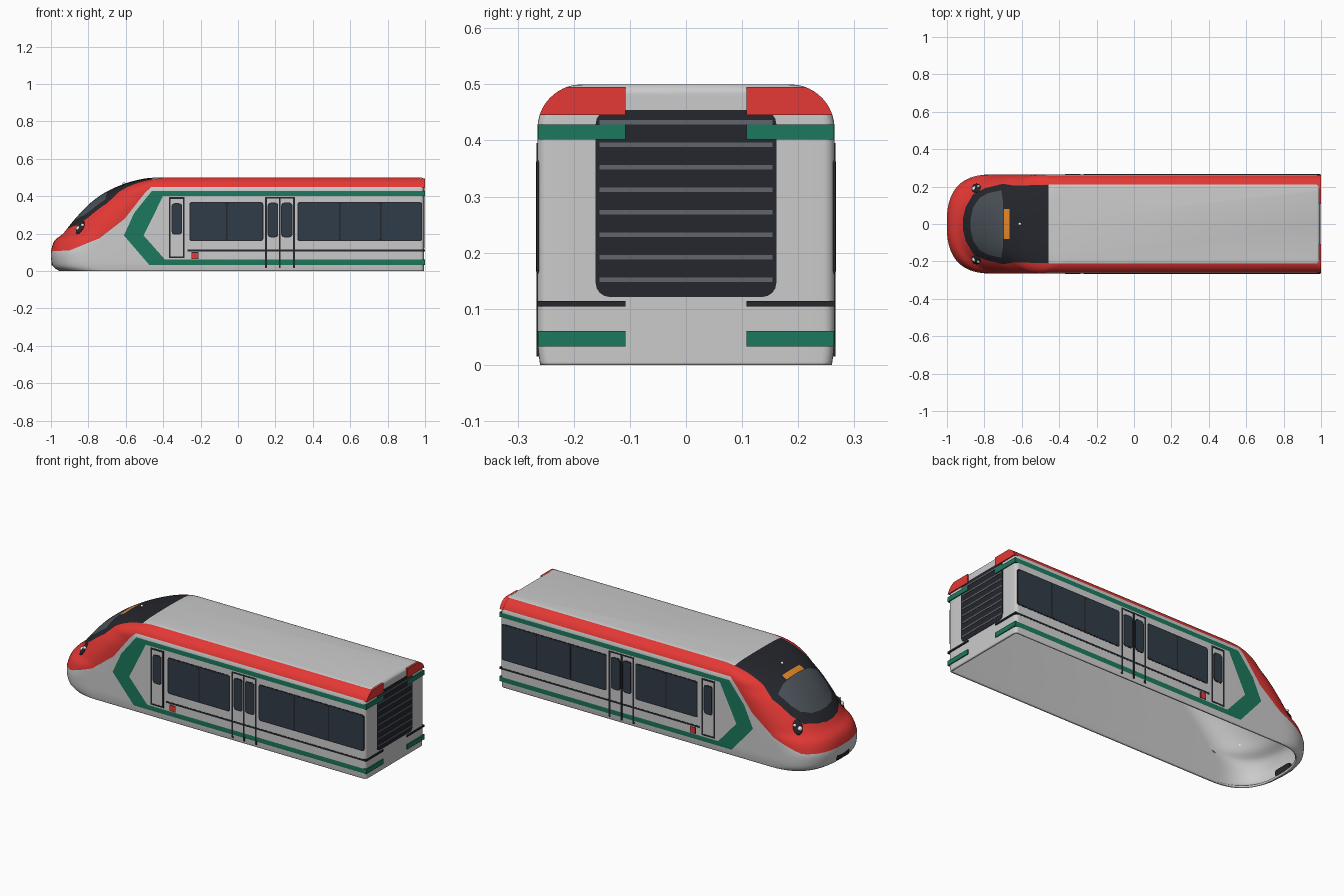
import bpy, bmesh, math
from mathutils import Vector
from mathutils.geometry import intersect_point_line

if "Cube" in bpy.data.objects:
    bpy.data.objects.remove(bpy.data.objects["Cube"])


def mat(name, r, g, b):
    m = bpy.data.materials.new(name)
    m.diffuse_color = (r, g, b, 1)
    m.use_nodes = True
    m.node_tree.nodes["Principled BSDF"].inputs["Base Color"].default_value = m.diffuse_color
    return m


RED = mat("red", .78, .04, .035)
GREEN = mat("green", .012, .19, .11)
BLACK = mat("black", .018, .02, .026)
GLASS = mat("glass", .03, .045, .065)
SHIELD = mat("windshield", .07, .085, .1)
ORANGE = mat("orange", .8, .25, .02)
ROOF = mat("roof_grey", .6, .63, .62)
SLAT = mat("slat_grey", .12, .13, .15)
WHITE = mat("white", .85, .87, .9)
GREY = mat("body_grey", .8, .8, .8)


def finish(name, bm, mats, mirror=False, angle=35):
    me = bpy.data.meshes.new(name)
    bm.to_mesh(me)
    bm.free()
    for m in mats:
        me.materials.append(m)
    for p in me.polygons:
        p.use_smooth = True
    me.set_sharp_from_angle(angle=math.radians(angle))
    ob = bpy.data.objects.new(name, me)
    bpy.context.collection.objects.link(ob)
    if mirror:
        md = ob.modifiers.new("mirror", 'MIRROR')
        md.use_axis = (False, True, False)
        md.merge_threshold = .0005
    return ob


def rect(a0, a1, b0, b1, r=0):
    """Rounded rectangle outline."""
    if r == 0:
        return [(a0, b0), (a1, b0), (a1, b1), (a0, b1)]
    pts = []
    for k, (a, b) in enumerate([(a1 - r, b1 - r), (a0 + r, b1 - r), (a0 + r, b0 + r), (a1 - r, b0 + r)]):
        for s in range(5):
            t = math.pi / 2 * (k + s / 4)
            pts.append((a + r * math.cos(t), b + r * math.sin(t)))
    return pts


def plates(name, outlines, lo, hi, axis, m, mirror=False):
    """Thin plates: outlines in xz (axis y) or yz (axis x), extruded from lo to hi."""
    bm = bmesh.new()
    for o in outlines:
        put = (lambda p, d: (p[0], d, p[1])) if axis == 'y' else (lambda p, d: (d, p[0], p[1]))
        a = [bm.verts.new(put(p, lo)) for p in o]
        b = [bm.verts.new(put(p, hi)) for p in o]
        bm.faces.new(a)
        bm.faces.new(b)
        for i in range(len(o)):
            j = (i + 1) % len(o)
            bm.faces.new((a[i], a[j], b[j], b[i]))
    bmesh.ops.recalc_face_normals(bm, faces=bm.faces)
    return finish(name, bm, [m], mirror)


# Body shell: horizontal slices that follow the nose profile (x, z)
PROFILE = [(-.955, 0), (-.985, .02), (-.997, .05), (-1, .1), (-.982, .16), (-.935, .2), (-.895, .25),
           (-.852, .3), (-.793, .36), (-.71, .42), (-.605, .467), (-.51, .492), (-.44, .5)]


def spline(pts, n):
    P = [Vector(p) for p in pts]
    P = [2 * P[0] - P[1]] + P + [2 * P[-1] - P[-2]]
    out = []
    for i in range(1, len(P) - 2):
        a, b, c, d = P[i - 1:i + 3]
        for k in range(n):
            t = k / n
            out.append(.5 * (2 * b + (c - a) * t + (2 * a - 5 * b + 4 * c - d) * t * t
                             + (3 * b - a - 3 * c + d) * t ** 3))
    return out + [P[-2]]


def half_width(z):
    if z > .42:
        return .185 + .08 * math.sqrt(max(0, 1 - ((z - .42) / .08) ** 2))
    return .265 - .005 * max(0, 1 - z / .06) ** 2


def slice_points(f, z):
    w = half_width(z)
    a = .25 - .15 * max(0, (z - .4) / .1)
    e = 2 / (2.6 - .4 * min(1, max(0, (z - .1) / .1)))
    xr = .994 - .012 * max(0, (z - .485) / .015) ** 2
    pts = []
    for k in range(25):
        t = math.pi / 2 * k / 24
        pts.append((f + a * (1 - max(0, math.cos(t)) ** e), -w * math.sin(t) ** e, z))
    for k in range(6):
        t = math.pi / 2 * k / 5
        pts.append((xr - .02 + .02 * math.sin(t), -w + .02 - .02 * math.cos(t), z))
    return pts + [(xr, 0, z)]


bm = bmesh.new()
rows = [[bm.verts.new(p) for p in slice_points(s.x, min(.5, max(0, s.y)))] for s in spline(PROFILE, 4)]
for r0, r1 in zip(rows, rows[1:]):
    for i in range(len(r0) - 1):
        bm.faces.new((r0[i], r0[i + 1], r1[i + 1], r1[i]))
bm.faces.new(rows[-1])


def inside(p, poly):
    hit = False
    for (x0, y0), (x1, y1) in zip(poly, poly[1:] + poly[:1]):
        if (y0 > p[1]) != (y1 > p[1]) and p[0] < (x1 - x0) * (p[1] - y0) / (y1 - y0) + x0:
            hit = not hit
    return hit


def paint(poly, index, top=False):
    """Cut the shell along a side (xz) or top (x,-y) outline and colour the inside."""
    flat = (lambda v: (v.x, -v.y)) if top else (lambda v: (v.x, v.z))
    lift = (lambda x, v: Vector((x, -v, 0))) if top else (lambda x, v: Vector((x, 0, v)))
    for p, q in zip(poly, poly[1:] + poly[:1]):
        faces = []
        for f in bm.faces:
            c = [flat(v.co) for v in f.verts]
            if all(min(u[k] for u in c) <= max(p[k], q[k]) + .001 and
                   max(u[k] for u in c) >= min(p[k], q[k]) - .001 for k in (0, 1)):
                faces.append(f)
        if not faces:
            continue
        geom = set(faces) | {e for f in faces for e in f.edges} | {v for f in faces for v in f.verts}
        bmesh.ops.bisect_plane(bm, geom=list(geom), dist=1e-5, plane_co=lift(*p),
                               plane_no=lift(-(q[1] - p[1]), q[0] - p[0]))
    bm.normal_update()
    for f in bm.faces:
        c = f.calc_center_median()
        if inside(flat(c), poly) and f.normal.x < .7 and (not top or c.z > .15):
            f.material_index = index


# Paint scheme: red hood and roof edge, green chevron, black mask, windshield, sign, roof
paint([(-1.1, .1), (-.9, .11), (-.74, .175), (-.605, .28), (-.5, .415), (-.465, .448),
       (1.1, .448), (1.1, .6), (-1.1, .6)], 0)
paint([(1.1, .428), (-.46, .428), (-.555, .31), (-.61, .19), (-.475, .033), (1.1, .033),
       (1.1, .06), (-.39, .06), (-.505, .19), (-.4, .402), (1.1, .402)], 1)
paint([(-.915, -.1), (-.915, .03), (-.9, .09), (-.86, .16), (-.8, .19), (-.7, .215), (-.64, .205),
       (-.456, .21), (-.456, -.1)], 2, True)
paint([(-.873, -.1), (-.873, .03), (-.86, .09), (-.825, .14), (-.78, .165), (-.71, .18),
       (-.7, .12), (-.695, -.1)], 3, True)
paint([(-.695, -.1), (-.695, .08), (-.665, .08), (-.665, -.1)], 4, True)
paint([(-.456, -.1), (-.456, .21), (1.1, .21), (1.1, -.1)], 5, True)
# unpainted faces keep the last (grey) slot
painted = [RED, GREEN, BLACK, SHIELD, ORANGE, ROOF, GREY]
for f in bm.faces:
    c = f.calc_center_median()
    if f.material_index == 0 and (f.normal.x >= .7 or c.z < .1 or not inside(
            (c.x, c.z), [(-1.1, .1), (-.9, .11), (-.74, .175), (-.605, .28), (-.5, .415), (-.465, .448),
                         (1.1, .448), (1.1, .6), (-1.1, .6)])):
        f.material_index = 6
body = finish("body_shell", bm, painted, True)
sol = body.modifiers.new("shell", 'SOLIDIFY')
sol.thickness, sol.offset = .012, -1
sol.material_offset = sol.material_offset_rim = 6

# Side windows, doors and trim (mirrored to the far side)
S = -.262
plates("window_frames", [rect(-.26, .135, .16, .368, .012), rect(.318, .985, .16, .368, .012)], S, -.2662, 'y', BLACK, True)
panes = [(-.254, -.064), (-.056, .129), (.324, .54), (.548, .758), (.766, .979)]
plates("window_panes", [rect(a, b, .166, .362, .01) for a, b in panes], S, -.267, 'y', GLASS, True)
t = .005
plates("cab_door_frame", [rect(-.37, -.37 + 2 * t, .068, .395), rect(-.295, -.295 + 2 * t, .068, .395),
                          rect(-.37, -.285, .385, .395), rect(-.37, -.285, .068, .076)], S, -.2665, 'y', BLACK, True)
plates("main_door_lines", [rect(x - t, x + t, .015, .395) for x in (.149, .223, .299)]
       + [rect(.144, .304, .387, .395)], S, -.2665, 'y', BLACK, True)
doors = [(-.355, -.299, .195, .362), (.159, .215, .18, .365), (.231, .291, .18, .365)]
plates("door_window_frames", [rect(*d, .016) for d in doors], S, -.2662, 'y', BLACK, True)
plates("door_window_panes", [rect(a + .005, b - .005, c + .005, d - .005, .014) for a, b, c, d in doors],
       S, -.267, 'y', GLASS, True)
plates("side_pinstripe", [rect(-.27, .995, .104, .114)], S, -.266, 'y', BLACK, True)
plates("side_marker_rim", [rect(-.248, -.211, .063, .1)], S, -.2655, 'y', BLACK, True)
plates("side_marker", [rect(-.245, -.214, .066, .097)], S, -.2665, 'y', RED, True)

# Rear end grille and wrapped stripes
plates("rear_grille", [rect(-.161, .161, .121, .454, .025)], .97, .996, 'x', BLACK)
plates("rear_slats", [rect(-.154, .154, .148 + .04 * i, .156 + .04 * i) for i in range(8)], .99, .9975, 'x', SLAT)
zs = [.445 + .05 * i / 8 for i in range(9)]
corner = [(-half_width(z), z) for z in zs] + [(-.108, .495), (-.108, .445)]
plates("rear_red_corners", [corner], .978, 1, 'x', RED, True)
plates("rear_green_stripes", [rect(-.264, -.108, .402, .428), rect(-.264, -.108, .033, .06)], .978, .9995, 'x', GREEN, True)
plates("rear_pinstripe", [rect(-.265, -.108, .104, .114)], .978, .999, 'x', BLACK, True)


def blob(name, loc, normal, size, m, mirror=True):
    b = bmesh.new()
    bmesh.ops.create_uvsphere(b, u_segments=24, v_segments=12, radius=1)
    q = Vector(normal).to_track_quat('Z', 'Y')
    for v in b.verts:
        v.co = Vector(loc) + q @ Vector(c * s for c, s in zip(v.co, size))
    return finish(name, b, [m], mirror)


# Headlights, roof sensor and coupler opening
N = (-.65, -.5, .55)
blob("headlight_housing", (-.842, -.19, .232), N, (.026, .042, .01), BLACK)
blob("headlight_lens", (-.853, -.188, .226), N, (.014, .014, .015), WHITE)
blob("indicator_lens", (-.83, -.2, .243), N, (.009, .009, .013), WHITE)
blob("roof_sensor", (-.61, 0, .466), (-.3, 0, 1), (.008, .008, .008), WHITE, False)
plates("coupler_opening", [rect(-.055, .055, .03, .065, .01)], -.9975, -.97, 'x', BLACK)
